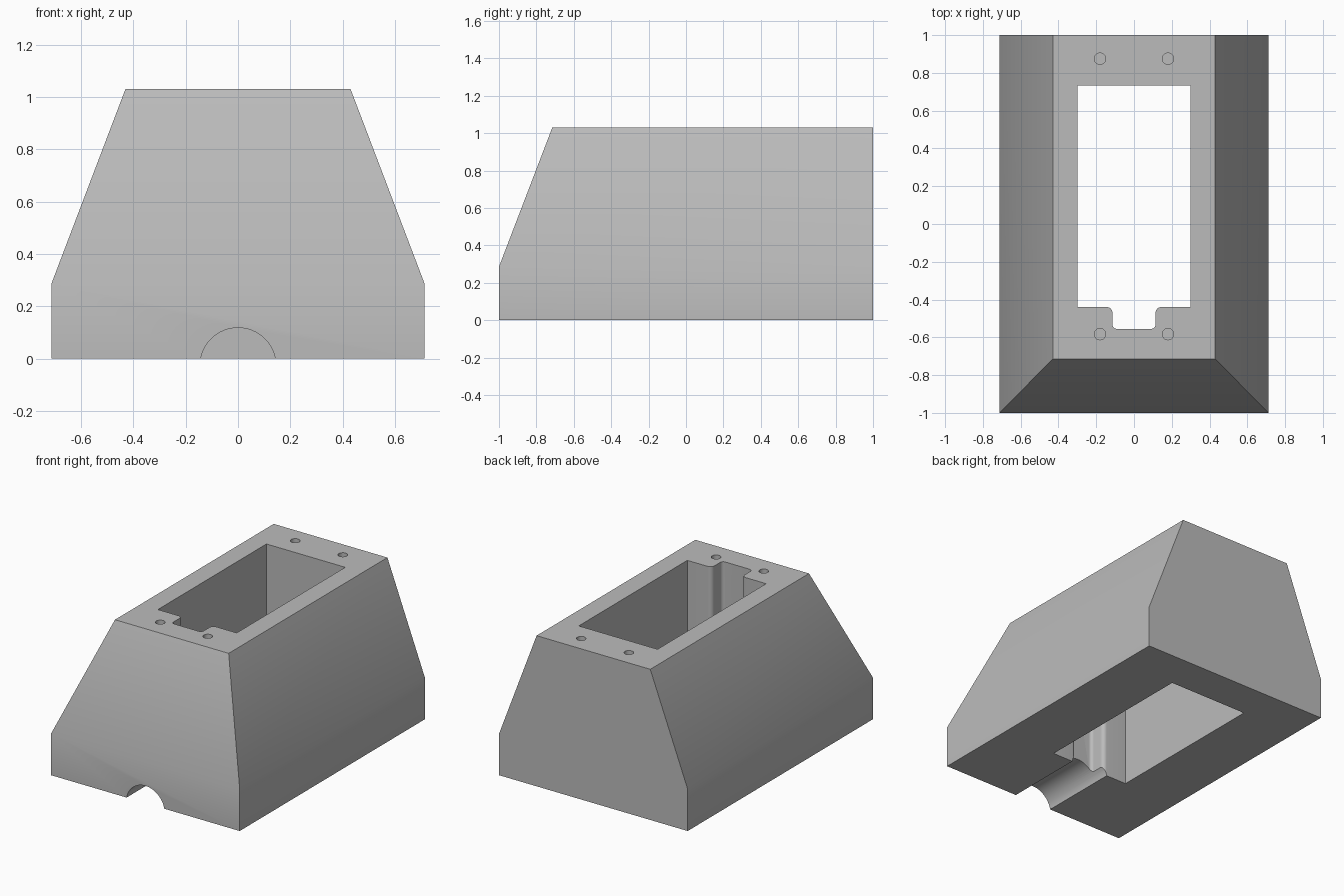
import bpy, bmesh
from math import pi, cos, sin, radians
from mathutils import Vector

cube = bpy.data.objects.get("Cube")
if cube:
    bpy.data.objects.remove(cube, do_unlink=True)

grey = bpy.data.materials.new("plain grey")
grey.use_nodes = True
COLOUR = (0.5, 0.5, 0.5, 1)
grey.diffuse_color = COLOUR
grey.node_tree.nodes["Principled BSDF"].inputs["Base Color"].default_value = COLOUR


def make_object(name, bm):
    bmesh.ops.recalc_face_normals(bm, faces=bm.faces)
    mesh = bpy.data.meshes.new(name)
    bm.to_mesh(mesh)
    bm.free()
    mesh.materials.append(grey)
    obj = bpy.data.objects.new(name, mesh)
    bpy.context.collection.objects.link(obj)
    return obj


def prism(name, points, direction):
    """Closed outline swept along a direction."""
    bm = bmesh.new()
    face = bm.faces.new([bm.verts.new(p) for p in points])
    swept = bmesh.ops.extrude_face_region(bm, geom=[face])["geom"]
    verts = [g for g in swept if isinstance(g, bmesh.types.BMVert)]
    bmesh.ops.translate(bm, verts=verts, vec=Vector(direction))
    return make_object(name, bm)


def arc(cx, cy, r, start, end, steps):
    angles = [radians(start + (end - start) * i / steps) for i in range(steps + 1)]
    return [(cx + r * cos(a), cy + r * sin(a)) for a in angles]


# Body: box whose front and sides lean inwards above a short vertical skirt
bm = bmesh.new()
rings = []
for half_width, front, z in ((0.713, -1, 0), (0.713, -1, 0.286), (0.43, -0.715, 1.03)):
    corners = ((-half_width, front), (half_width, front), (half_width, 1), (-half_width, 1))
    rings.append([bm.verts.new((x, y, z)) for x, y in corners])
bm.faces.new(rings[0])
bm.faces.new(rings[-1])
for low, high in zip(rings, rings[1:]):
    for i in range(3):
        if i != 2:
            bm.faces.new((low[i], low[i + 1], high[i + 1], high[i]))
    bm.faces.new((low[3], low[0], high[0], high[3]))
# Flat back as one face
bm.faces.new([r[2] for r in rings] + [r[3] for r in reversed(rings)])
body = make_object("box_body", bm)

# Opening through the body with a rounded cable notch at its front
right_side = [(0.298, 0.733), (0.298, -0.44)]
right_side += arc(0.144, -0.47, 0.03, 90, 180, 8)
right_side += arc(0.092, -0.533, 0.022, 0, -90, 8)
outline = right_side + [(-x, y) for x, y in reversed(right_side)]
cutters = [prism("opening_cutter", [(x, y, -0.2) for x, y in outline], (0, 0, 1.5))]

# Round cable channel under the front
channel = [(x, -1.2, z) for x, z in arc(0, -0.027, 0.145, 0, 360, 64)]
cutters.append(prism("channel_cutter", channel, (0, 0.9, 0)))

# Four blind screw holes in the top
for x in (-0.18, 0.18):
    for y in (-0.583, 0.875):
        hole = [(px, py, 0.75) for px, py in arc(x, y, 0.03, 0, 360 * 31 / 32, 31)]
        cutters.append(prism("screw_hole_cutter", hole, (0, 0, 0.5)))

# Cut everything out, then drop the cutters
bpy.context.view_layer.objects.active = body
for cutter in cutters:
    bmesh.ops  # cutters are closed solids
    cut = body.modifiers.new("cut", 'BOOLEAN')
    cut.operation = 'DIFFERENCE'
    cut.solver = 'EXACT'
    cut.object = cutter
    bpy.ops.object.modifier_apply(modifier=cut.name)
    bpy.data.objects.remove(cutter, do_unlink=True)

# Soft shading across the shallow bends, crisp edges elsewhere
bpy.ops.object.select_all(action='DESELECT')
body.select_set(True)
bpy.ops.object.shade_smooth_by_angle(angle=radians(30))
